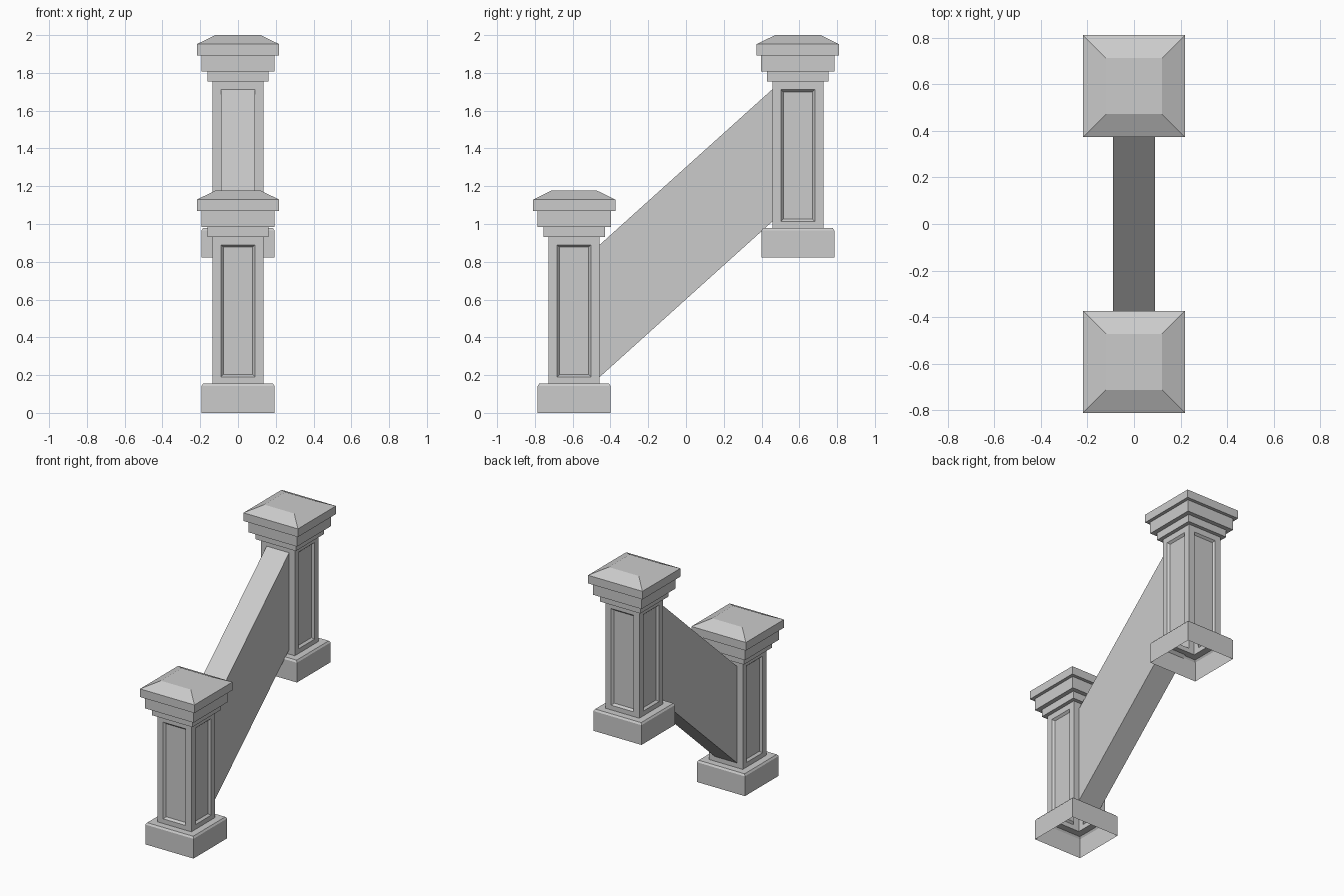
import bpy, bmesh
from mathutils import Vector

if "Cube" in bpy.data.objects:
    bpy.data.objects.remove(bpy.data.objects["Cube"])

POST_Y = 0.592          # post distance from the centre
RISE = 0.823            # height of the upper post's foot
SHAFT = 0.135           # shaft half width
PANEL = 0.09            # panel half width
PANEL_Z = (0.19, 0.89)  # panel bottom and top

# Square post profile: (half width, height), open at the foot
PROFILE = [(0.193, 0), (0.193, 0.143), (0.184, 0.156), (SHAFT, 0.156),
           (SHAFT, 0.932), (0.162, 0.932), (0.162, 0.985), (0.194, 0.985),
           (0.194, 1.07), (0.218, 1.07), (0.218, 1.129), (0.12, 1.177)]
SHAFT_STEP = 3          # profile segment that carries the panels


def finish(bm, name, location=(0, 0, 0)):
    mesh = bpy.data.meshes.new(name)
    bm.to_mesh(mesh)
    bm.free()
    obj = bpy.data.objects.new(name, mesh)
    obj.location = location
    bpy.context.collection.objects.link(obj)
    return obj


def band(bm, a, b):
    """Skin between two loops of four vertices."""
    return [bm.faces.new((a[i], a[(i + 1) % 4], b[(i + 1) % 4], b[i]))
            for i in range(4)]


def panel_loop(bm, side, inset, depth):
    """Rectangle on one shaft side, seen counter-clockwise from outside."""
    out = [Vector((0, -1, 0)), Vector((1, 0, 0)),
           Vector((0, 1, 0)), Vector((-1, 0, 0))][side]
    along = Vector((-out.y, out.x, 0))
    w, z0, z1 = PANEL - inset, PANEL_Z[0] + inset, PANEL_Z[1] - inset
    return [bm.verts.new(out * (SHAFT - depth) + along * u + Vector((0, 0, z)))
            for u, z in ((-w, z0), (w, z0), (w, z1), (-w, z1))]


def make_post(name, y, z, rail_side):
    bm = bmesh.new()
    rings = [[bm.verts.new((sx * h, sy * h, hz))
              for sx, sy in ((-1, -1), (1, -1), (1, 1), (-1, 1))]
             for h, hz in PROFILE]
    for step, (a, b) in enumerate(zip(rings, rings[1:])):
        if step != SHAFT_STEP:
            band(bm, a, b)
            continue
        # Shaft sides with recessed panels; the rail side stays open
        for side in range(4):
            j = (side + 1) % 4
            edge = [a[side], a[j], b[j], b[side]]
            rim = panel_loop(bm, side, 0, 0)
            band(bm, edge, rim)
            if side != rail_side:
                floor = panel_loop(bm, side, 0.013, 0.015)
                band(bm, rim, floor)
                bm.faces.new(floor)
    bm.faces.new(rings[-1])
    return finish(bm, name, (0, y, z))


make_post("lower_post", -POST_Y, 0, rail_side=2)
make_post("upper_post", POST_Y, RISE, rail_side=0)

# Solid sloping rail joining the two open panel frames
bm = bmesh.new()
ends = [[bm.verts.new((x, y, z + lift))
         for x, z in ((-PANEL, PANEL_Z[0]), (-PANEL, PANEL_Z[1]),
                      (PANEL, PANEL_Z[1]), (PANEL, PANEL_Z[0]))]
        for y, lift in ((-POST_Y + SHAFT, 0), (POST_Y - SHAFT, RISE))]
band(bm, *ends)
bmesh.ops.recalc_face_normals(bm, faces=bm.faces)
finish(bm, "sloping_rail")
